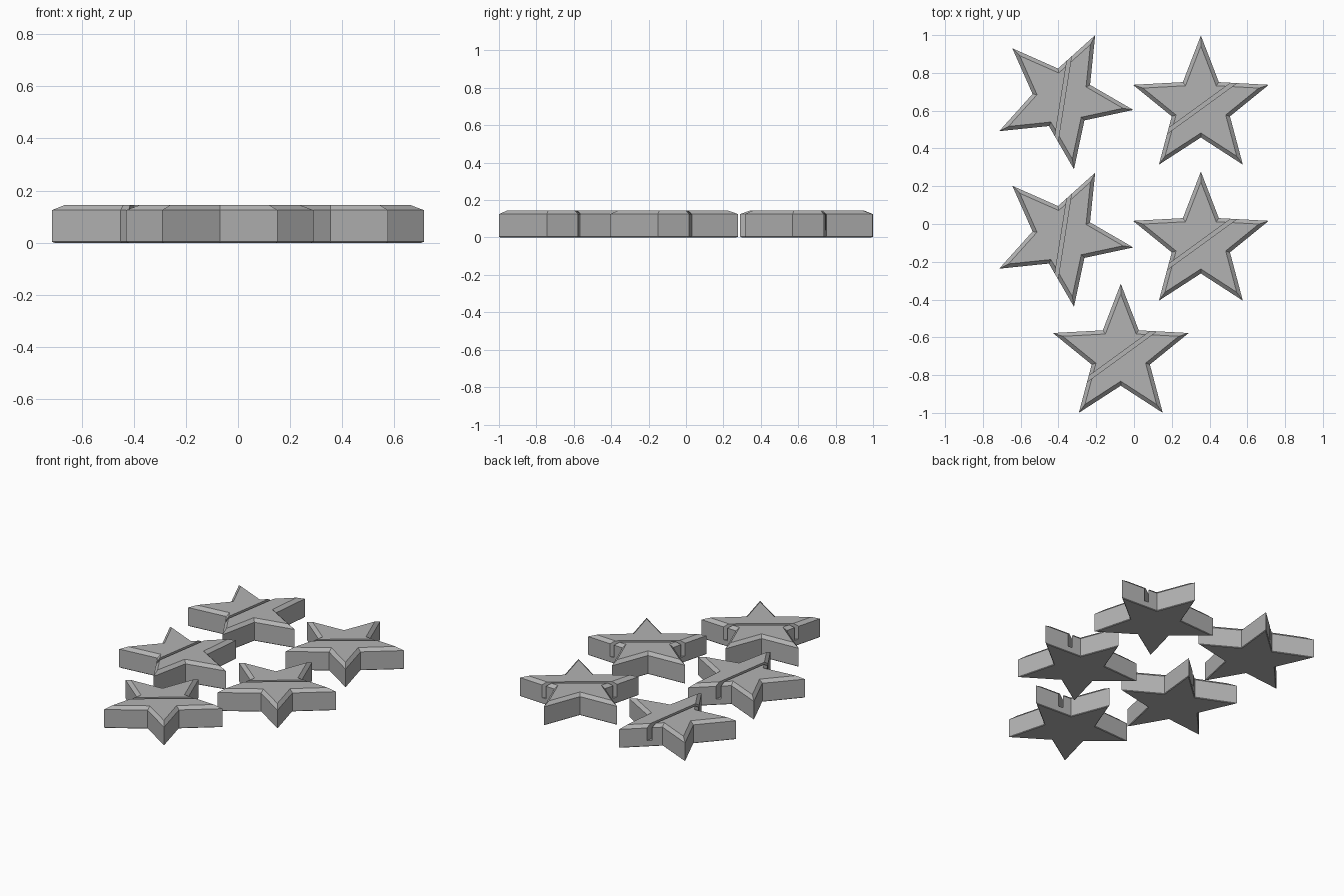
import bpy
import bmesh
from math import sin, cos, pi, radians, hypot
from mathutils import Matrix

cube = bpy.data.objects.get("Cube")
if cube:
    bpy.data.objects.remove(cube, do_unlink=True)

TIP, NOTCH, HEIGHT = 0.378, 0.162, 0.145
CHAMFER, FOOT = 0.02, 0.004
SLOT_WIDTH, SLOT_FLOOR, SLOT_ANGLE = 0.02, 0.04, radians(36)

gray = bpy.data.materials.new("Gray")
gray.use_nodes = True
color = (0.45, 0.45, 0.45, 1)
gray.diffuse_color = color
gray.node_tree.nodes["Principled BSDF"].inputs["Base Color"].default_value = color


def add_object(name, bm):
    bmesh.ops.recalc_face_normals(bm, faces=bm.faces)
    mesh = bpy.data.meshes.new(name)
    bm.to_mesh(mesh)
    bm.free()
    mesh.materials.append(gray)
    obj = bpy.data.objects.new(name, mesh)
    bpy.context.collection.objects.link(obj)
    return obj


def star_body():
    # All edges lie equally far from the centre, so a chamfer is a scaled ring
    edge = hypot(NOTCH * sin(pi / 5), TIP - NOTCH * cos(pi / 5))
    reach = TIP * NOTCH * sin(pi / 5) / edge
    bm = bmesh.new()
    rings = []
    for inset, z in ((FOOT, 0), (0, FOOT), (0, HEIGHT - CHAMFER), (CHAMFER, HEIGHT)):
        scale = 1 - inset / reach
        ring = []
        for i in range(10):
            r = scale * (NOTCH if i % 2 else TIP)
            a = pi / 2 + i * pi / 5
            ring.append(bm.verts.new((r * cos(a), r * sin(a), z)))
        rings.append(ring)
    for low, high in zip(rings, rings[1:]):
        for i in range(10):
            j = (i + 1) % 10
            bm.faces.new((low[i], low[j], high[j], high[i]))
    bm.faces.new(rings[0])
    bm.faces.new(rings[-1])
    return add_object("star_body", bm)


def slot_cutter():
    bm = bmesh.new()
    bmesh.ops.create_cube(bm, size=1, matrix=(
        Matrix.Translation((0, 0, SLOT_FLOOR + 0.1))
        @ Matrix.Rotation(SLOT_ANGLE, 4, 'Z')
        @ Matrix.Diagonal((1, SLOT_WIDTH, 0.2, 1))))
    obj = add_object("slot_cutter", bm)
    obj.hide_render = True
    return obj


# Cut the straight slot across one star, then share its mesh
body, cutter = star_body(), slot_cutter()
cut = body.modifiers.new("slot", 'BOOLEAN')
cut.operation = 'DIFFERENCE'
cut.solver = 'EXACT'
cut.object = cutter
bpy.context.view_layer.update()
star_mesh = bpy.data.meshes.new_from_object(
    body.evaluated_get(bpy.context.evaluated_depsgraph_get()))
star_mesh.name = "slotted_star"
for helper in (body, cutter):
    bpy.data.objects.remove(helper, do_unlink=True)

# Two turned stars, two upright stars and a single one in front
LAYOUT = {
    "back_right_star": (-0.377, 0.663, 45),
    "middle_right_star": (-0.377, -0.065, 45),
    "back_left_star": (0.354, 0.62, 0),
    "middle_left_star": (0.354, -0.1, 0),
    "front_star": (-0.07, -0.694, 0),
}
for name, (x, y, turn) in LAYOUT.items():
    star = bpy.data.objects.new(name, star_mesh)
    star.location = (x, y, 0)
    star.rotation_euler.z = radians(turn)
    bpy.context.collection.objects.link(star)
